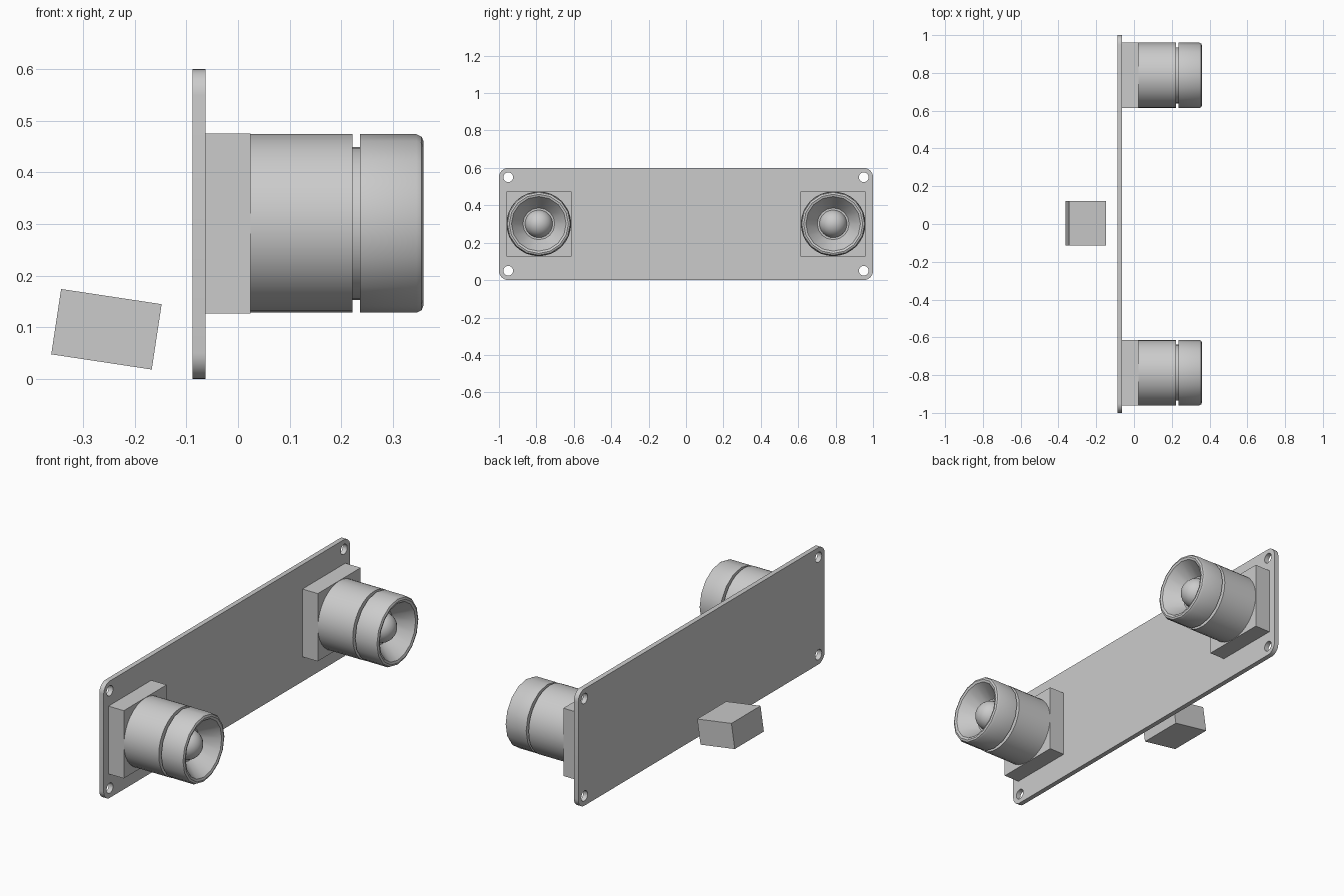
import bpy, bmesh, math
from mathutils import Matrix, Vector

if "Cube" in bpy.data.objects:
    bpy.data.objects.remove(bpy.data.objects["Cube"])

grey = bpy.data.materials.new("plain_grey")
grey.use_nodes = True
COLOUR = (0.6, 0.6, 0.6, 1)
grey.diffuse_color = COLOUR
grey.node_tree.nodes["Principled BSDF"].inputs["Base Color"].default_value = COLOUR


def finish(name, bm, smooth=None):
    bmesh.ops.recalc_face_normals(bm, faces=bm.faces)
    mesh = bpy.data.meshes.new(name)
    bm.to_mesh(mesh)
    bm.free()
    mesh.materials.append(grey)
    obj = bpy.data.objects.new(name, mesh)
    bpy.context.collection.objects.link(obj)
    if smooth:
        bpy.ops.object.select_all(action="DESELECT")
        bpy.context.view_layer.objects.active = obj
        obj.select_set(True)
        bpy.ops.object.shade_smooth_by_angle(angle=math.radians(smooth))
    return obj


def box(name, centre, size, tilt=0):
    bm = bmesh.new()
    bmesh.ops.create_cube(bm, size=1, matrix=Matrix.Translation(centre)
                          @ Matrix.Rotation(tilt, 4, "Y") @ Matrix.Diagonal((*size, 1)))
    return finish(name, bm)


def lathe(name, profile, y, z, sides):
    """Spin (x, radius) points about an axis along x."""
    bm = bmesh.new()
    verts = [bm.verts.new((x, y, z + r)) for x, r in profile]
    edges = [bm.edges.new(pair) for pair in zip(verts, verts[1:])]
    bmesh.ops.spin(bm, geom=verts + edges, cent=(0, y, z), axis=(1, 0, 0),
                   angle=math.tau, steps=sides, use_merge=True)
    bmesh.ops.remove_doubles(bm, verts=bm.verts, dist=1e-4)
    return finish(name, bm, 35)


# Mounting plate with rounded corners
X0, X1, HALF_Y, TOP, R = -0.088, -0.063, 1.0, 0.6, 0.05
bm = bmesh.new()
outline = []
corners = [(HALF_Y - R, TOP - R), (R - HALF_Y, TOP - R), (R - HALF_Y, R), (HALF_Y - R, R)]
for i, (cy, cz) in enumerate(corners):
    for k in range(9):
        a = math.pi / 2 * (i + k / 8)
        outline.append(bm.verts.new((X0, cy + R * math.cos(a), cz + R * math.sin(a))))
face = bm.faces.new(outline)
ext = bmesh.ops.extrude_face_region(bm, geom=[face], use_keep_orig=True)
bmesh.ops.translate(bm, vec=Vector((X1 - X0, 0, 0)),
                    verts=[v for v in ext["geom"] if isinstance(v, bmesh.types.BMVert)])
plate = finish("mounting_plate", bm, 35)

# Screw holes cut through the corners
bm = bmesh.new()
for cy, cz in corners:
    bmesh.ops.create_cone(bm, cap_ends=True, segments=24, radius1=0.026, radius2=0.026, depth=0.2,
                          matrix=Matrix.Translation((X0, cy, cz)) @ Matrix.Rotation(math.pi / 2, 4, "Y"))
cutter = finish("screw_hole_cutter", bm)
cutter.hide_render = True
cutter.hide_set(True)
holes = plate.modifiers.new("screw_holes", "BOOLEAN")
holes.object = cutter
holes.solver = "EXACT"

# Two sensor heads: square base, barrel with groove, hollow front ring, domed lens
AXIS_Z = 0.301
for side, y in (("left", 0.787), ("right", -0.787)):
    box(side + "_base", (-0.02, y, AXIS_Z), (0.088, 0.348, 0.348))
    lathe(side + "_barrel", [(0.02, 0), (0.02, 0.173), (0.222, 0.173), (0.222, 0.148),
                             (0.24, 0.148)], y, AXIS_Z, 32)
    lathe(side + "_front_ring", [(0.236, 0.14), (0.236, 0.173), (0.346, 0.173), (0.356, 0.168),
                                 (0.36, 0.158), (0.356, 0.146), (0.27, 0.085), (0.27, 0)],
          y, AXIS_Z, 16)
    dome = [(0.262 + 0.075 * math.sin(a), 0.075 * math.cos(a))
            for a in (math.pi / 2 * k / 6 for k in range(7))]
    lathe(side + "_lens", dome, y, AXIS_Z, 24)

# Tilted block behind the plate
box("rear_block", (-0.255, 0.003, 0.096), (0.197, 0.236, 0.128), math.radians(8.6))
